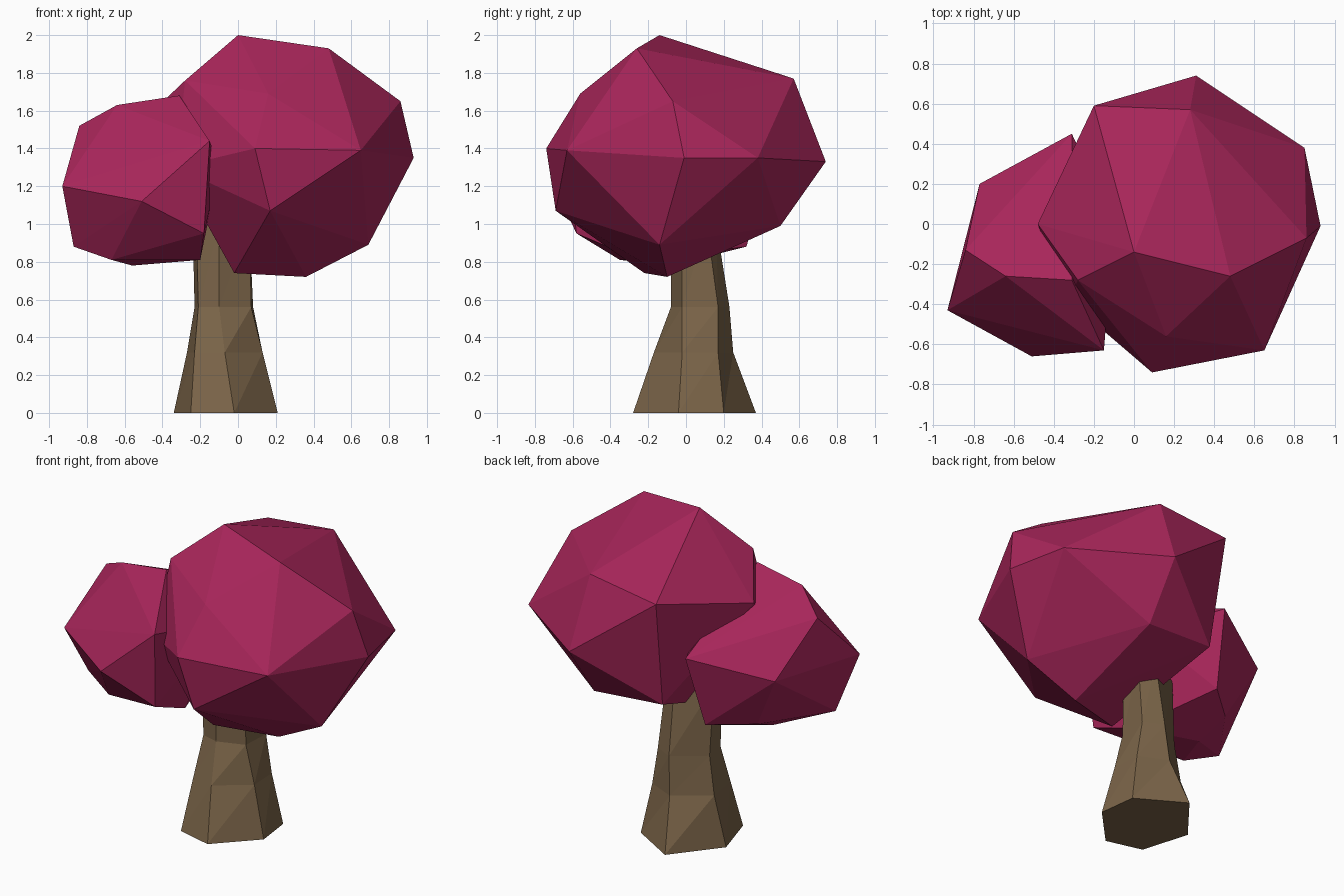
import bpy, bmesh

if "Cube" in bpy.data.objects:
    bpy.data.objects.remove(bpy.data.objects["Cube"])


def material(name, rgb):
    m = bpy.data.materials.new(name)
    m.diffuse_color = (*rgb, 1)
    m.use_nodes = True
    m.node_tree.nodes["Principled BSDF"].inputs["Base Color"].default_value = m.diffuse_color
    return m


def add_object(name, bm, mat):
    bmesh.ops.recalc_face_normals(bm, faces=bm.faces[:])
    me = bpy.data.meshes.new(name)
    bm.to_mesh(me)
    bm.free()
    me.materials.append(mat)
    ob = bpy.data.objects.new(name, me)
    bpy.context.collection.objects.link(ob)
    return ob


def faceted_blob(name, corners, mat):
    """Convex faceted foliage mass wrapped around its corner points."""
    bm = bmesh.new()
    for p in corners:
        bm.verts.new(p)
    res = bmesh.ops.convex_hull(bm, input=bm.verts[:])
    loose = [v for v in bm.verts if not v.link_faces]
    bmesh.ops.delete(bm, geom=loose, context='VERTS')
    return add_object(name, bm, mat)


def lofted_trunk(name, rings, mat):
    """Skin through six-sided rings, capped at both ends."""
    bm = bmesh.new()
    loops = [[bm.verts.new((x, y, z)) for x, y in pts] for z, pts in rings]
    n = len(loops[0])
    for a, b in zip(loops, loops[1:]):
        for i in range(n):
            j = (i + 1) % n
            bm.faces.new((a[i], a[j], b[j]))
            bm.faces.new((a[i], b[j], b[i]))
    bm.faces.new(loops[0][::-1])
    bm.faces.new(loops[-1])
    return add_object(name, bm, mat)


crimson = material("crimson leaves", (0.392, 0.019, 0.102))
brown = material("brown bark", (0.195, 0.127, 0.065))

# large foliage mass, top to bottom
faceted_blob("large_foliage", [
    (0, -.14, 2), (.48, -.26, 1.93), (.28, .57, 1.77), (-.28, -.28, 1.76),
    (-.2, .59, 1.71), (.16, -.56, 1.69), (.86, -.07, 1.65), (-.48, 0, 1.57),
    (.09, -.74, 1.4), (.65, -.63, 1.39), (.93, -.01, 1.35), (.85, .38, 1.35),
    (.31, .74, 1.33), (-.33, -.38, 1.3), (.17, -.69, 1.07), (-.17, .48, 1.02),
    (.3, .5, .99), (.69, -.14, .89), (-.02, -.22, .74), (.36, -.1, .72),
], crimson)

# small foliage mass on the left
faceted_blob("small_foliage", [
    (-.31, -.28, 1.68), (-.64, -.26, 1.63), (-.84, -.13, 1.52),
    (-.15, -.63, 1.44), (-.31, .45, 1.34), (-.77, .2, 1.22),
    (-.93, -.43, 1.2), (-.51, -.66, 1.12), (-.18, -.58, .95),
    (-.87, -.27, .88), (-.36, .32, .88), (-.59, .12, .87),
    (-.67, -.35, .81), (-.2, -.25, .81), (-.56, -.08, .78),
    (-.1, 0, 1.3),
], crimson)

# flared trunk
lofted_trunk("trunk", [
    (0, [(-.25, -.22), (-.02, -.28), (.21, -.04),
         (.18, .2), (-.11, .37), (-.34, .08)]),
    (.32, [(-.23, -.12), (-.07, -.17), (.13, -.02),
           (.12, .17), (-.06, .25), (-.27, .1)]),
    (.56, [(-.21, -.05), (-.1, -.08), (.07, -.02),
           (.08, .17), (-.04, .23), (-.23, .09)]),
    (1.0, [(-.22, -.05), (-.1, -.08), (.06, -.02),
           (.06, .11), (-.03, .16), (-.24, .06)]),
], brown)
